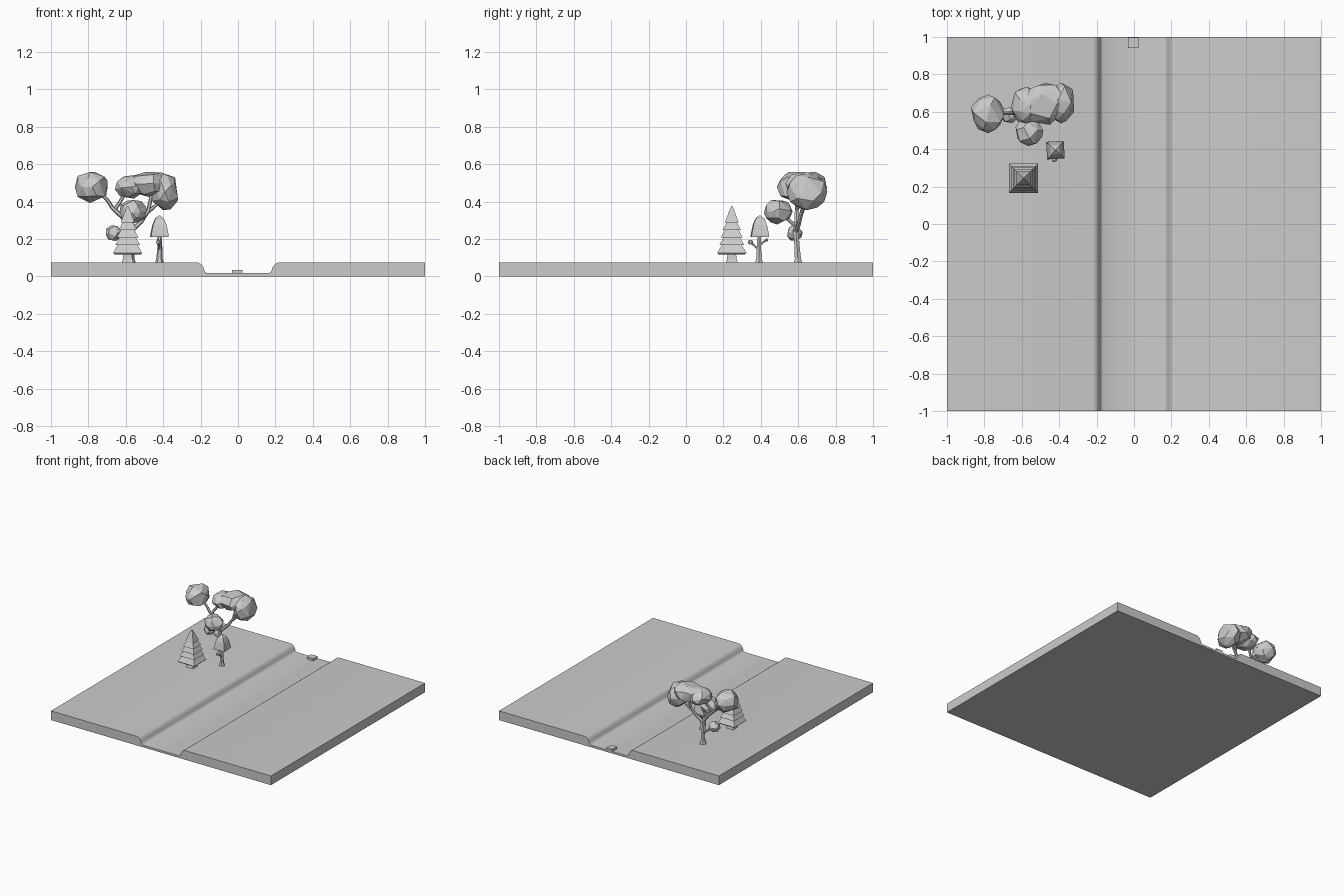
import bpy, bmesh, math, random
from mathutils import Vector

random.seed(4)
GRAY = bpy.data.materials.new("plain gray")
GRAY.diffuse_color = (0.6, 0.6, 0.6, 1)


def finish(bm, name, smooth=False):
    bmesh.ops.recalc_face_normals(bm, faces=bm.faces)
    me = bpy.data.meshes.new(name)
    bm.to_mesh(me)
    bm.free()
    me.materials.append(GRAY)
    ob = bpy.data.objects.new(name, me)
    bpy.context.collection.objects.link(ob)
    if smooth:
        bpy.context.view_layer.objects.active = ob
        ob.select_set(True)
        bpy.ops.object.shade_smooth_by_angle(angle=math.radians(35))
        ob.select_set(False)
    return ob


def loft(bm, rings):
    """Skin equal-length rings of points and cap both ends."""
    vs = [[bm.verts.new(p) for p in r] for r in rings]
    n = len(vs[0])
    for a, b in zip(vs, vs[1:]):
        for i in range(n):
            j = (i + 1) % n
            bm.faces.new((a[i], a[j], b[j], b[i]))
    bm.faces.new(vs[0][::-1])
    bm.faces.new(vs[-1])


def tube(name, path, sides=6):
    """Flat-sided branch through (x, y, z, radius) points."""
    bm = bmesh.new()
    pts = [Vector(p[:3]) for p in path]
    rings = []
    for i, p in enumerate(pts):
        d = (pts[min(i + 1, len(pts) - 1)] - pts[max(i - 1, 0)]).normalized()
        if i == 0 and d.z > 0.85:
            d = Vector((0, 0, 1))
        u = d.cross(Vector((0, 1, 0))).normalized()
        v = d.cross(u)
        ang = [2 * math.pi * k / sides for k in range(sides)]
        rings.append([p + path[i][3] * (u * math.cos(t) + v * math.sin(t)) for t in ang])
    loft(bm, rings)
    return finish(bm, name)


def squares(name, cx, cy, levels, turn=0):
    """Stacked square rings given as (z, half width)."""
    bm = bmesh.new()
    rings = []
    for z, h in levels:
        ang = [math.pi / 4 + turn + k * math.pi / 2 for k in range(4)]
        r = h * math.sqrt(2)
        rings.append([(cx + r * math.cos(t), cy + r * math.sin(t), z) for t in ang])
    loft(bm, rings)
    return finish(bm, name)


def blob(name, c, r, rough=0.07, ratio=0.6):
    """Faceted leaf clump."""
    bm = bmesh.new()
    bmesh.ops.create_icosphere(bm, subdivisions=2, radius=1)
    for v in bm.verts:
        k = 1.02 + random.uniform(-rough, rough)
        v.co = Vector([c[i] + v.co[i] * r[i] * k for i in range(3)])
    ob = finish(bm, name)
    m = ob.modifiers.new("facets", 'DECIMATE')
    m.ratio = ratio
    return ob


# ground slab with a river channel, extruded along y
bank = [(0.22, 0.075), (0.208, 0.072), (0.196, 0.064), (0.186, 0.05), (0.181, 0.035),
        (0.175, 0.024), (0.165, 0.017)]
profile = [(-1, 0), (-1, 0.075)] + [(-x, z) for x, z in bank] + bank[::-1] + [(1, 0.075), (1, 0)]
bm = bmesh.new()
loft(bm, [[(x, y, z) for x, z in profile] for y in (-1, 1)])
finish(bm, "ground", True)

# small block at the end of the channel
bm = bmesh.new()
bmesh.ops.create_cube(bm, size=1)
for v in bm.verts:
    v.co = (v.co.x * 0.056 - 0.004, v.co.y * 0.056 + 0.97, v.co.z * 0.02 + 0.025)
finish(bm, "channel_block")

# conifer: flared trunk and overlapping square tiers
squares("conifer_trunk", -0.59, 0.245, [(0.07, 0.033), (0.09, 0.026), (0.125, 0.022)])
squares("conifer_tiers", -0.59, 0.245, [
    (0.117, 0.07), (0.125, 0.078), (0.17, 0.052), (0.168, 0.066), (0.21, 0.043),
    (0.208, 0.058), (0.25, 0.035), (0.247, 0.049), (0.29, 0.026), (0.287, 0.037),
    (0.355, 0.012), (0.375, 0.003)])

# small tree: trunk, pointed canopy, side twigs
tube("small_tree_trunk", [(-0.42, 0.39, 0.07, 0.024), (-0.42, 0.39, 0.10, 0.016),
                          (-0.418, 0.39, 0.16, 0.013), (-0.42, 0.392, 0.225, 0.011)])
squares("small_tree_canopy", -0.42, 0.395, [(0.21, 0.047), (0.225, 0.046), (0.275, 0.036),
                                          (0.308, 0.023), (0.325, 0.004)], 0.06)
tube("small_tree_front_twig", [(-0.42, 0.39, 0.14, 0.007), (-0.422, 0.365, 0.165, 0.006),
                               (-0.424, 0.35, 0.18, 0.005)])
tube("small_tree_back_twig", [(-0.42, 0.39, 0.165, 0.007), (-0.424, 0.41, 0.18, 0.006),
                              (-0.425, 0.428, 0.195, 0.005)])
blob("small_tree_front_bud", (-0.425, 0.345, 0.182), (0.014, 0.014, 0.013))
blob("small_tree_back_bud", (-0.425, 0.43, 0.194), (0.008, 0.009, 0.008))

# large tree: trunk and spreading branches
tube("large_tree_trunk", [(-0.573, 0.6, 0.07, 0.028), (-0.573, 0.598, 0.095, 0.019),
                          (-0.572, 0.594, 0.16, 0.016), (-0.575, 0.588, 0.23, 0.016),
                          (-0.58, 0.59, 0.29, 0.014)])
tube("branch_left", [(-0.58, 0.59, 0.27, 0.014), (-0.62, 0.592, 0.32, 0.013),
                     (-0.67, 0.592, 0.365, 0.011), (-0.70, 0.592, 0.41, 0.01),
                     (-0.74, 0.592, 0.45, 0.009)])
tube("branch_middle", [(-0.66, 0.592, 0.355, 0.011), (-0.63, 0.61, 0.40, 0.01),
                       (-0.60, 0.63, 0.45, 0.009)])
tube("branch_right", [(-0.577, 0.59, 0.24, 0.014), (-0.52, 0.605, 0.29, 0.012),
                      (-0.48, 0.62, 0.35, 0.011), (-0.46, 0.635, 0.45, 0.009)])
tube("branch_far_right", [(-0.485, 0.62, 0.34, 0.01), (-0.44, 0.635, 0.38, 0.009),
                          (-0.41, 0.645, 0.42, 0.008)])
tube("branch_front", [(-0.58, 0.59, 0.265, 0.012), (-0.575, 0.55, 0.30, 0.01),
                      (-0.568, 0.51, 0.33, 0.008)])
tube("branch_low", [(-0.573, 0.595, 0.16, 0.01), (-0.61, 0.59, 0.19, 0.008),
                    (-0.65, 0.582, 0.22, 0.007)])

# large tree: leaf clumps
clumps = {
    "left": ((-0.78, 0.59, 0.478), (0.089, 0.1, 0.085)),
    "low": ((-0.666, 0.581, 0.231), (0.042, 0.041, 0.041)),
    "front": ((-0.563, 0.493, 0.347), (0.072, 0.075, 0.064)),
    "middle": ((-0.573, 0.635, 0.478), (0.084, 0.096, 0.06)),
    "top": ((-0.475, 0.645, 0.493), (0.115, 0.112, 0.068)),
    "right": ((-0.39, 0.648, 0.452), (0.075, 0.104, 0.095)),
}
for key, (c, r) in clumps.items():
    blob(key + "_leaves", c, r)
